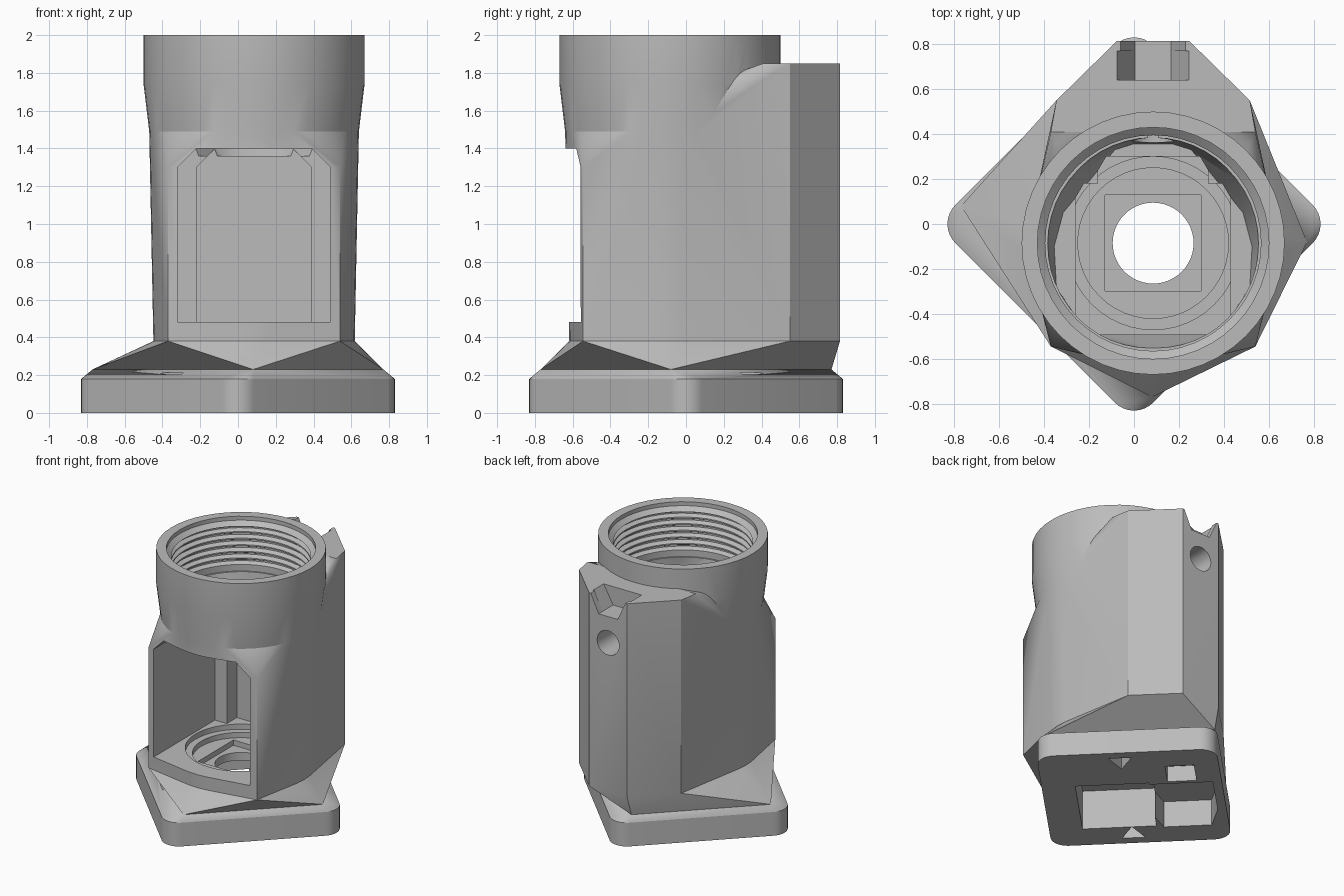
import bpy, bmesh, math

if "Cube" in bpy.data.objects:
    bpy.data.objects.remove(bpy.data.objects["Cube"], do_unlink=True)

CX, CY = 0.085, -0.085      # axis of the round collar
SEG = 48

grey = bpy.data.materials.new("light_grey")
grey.use_nodes = True
grey.diffuse_color = (0.5, 0.5, 0.5, 1)
grey.node_tree.nodes["Principled BSDF"].inputs["Base Color"].default_value = (0.5, 0.5, 0.5, 1)


def finish(bm, name):
    bmesh.ops.recalc_face_normals(bm, faces=bm.faces)
    mesh = bpy.data.meshes.new(name)
    bm.to_mesh(mesh)
    bm.free()
    mesh.materials.append(grey)
    ob = bpy.data.objects.new(name, mesh)
    bpy.context.collection.objects.link(ob)
    return ob


def hull(name, points):
    bm = bmesh.new()
    for p in points:
        bm.verts.new(p)
    result = bmesh.ops.convex_hull(bm, input=bm.verts)
    loose = {v for v in result["geom_interior"] if isinstance(v, bmesh.types.BMVert)}
    bmesh.ops.delete(bm, geom=[v for v in loose if v.is_valid], context="VERTS")
    bmesh.ops.dissolve_limit(bm, angle_limit=0.002, verts=bm.verts, edges=bm.edges)
    return finish(bm, name)


def ring(r, z):
    return [(CX + r * math.cos(t), CY + r * math.sin(t), z)
            for t in (2 * math.pi * i / SEG for i in range(SEG))]


def lathe(name, profile):
    bm = bmesh.new()
    rings = [[bm.verts.new(p) for p in ring(r, z)] for r, z in profile]
    for a, b in zip(rings, rings[1:]):
        for i in range(SEG):
            j = (i + 1) % SEG
            bm.faces.new((a[i], a[j], b[j], b[i]))
    bm.faces.new(rings[0])
    bm.faces.new(rings[-1])
    return finish(bm, name)


def pair(half, y, z):
    return [(CX - half, y, z), (CX + half, y, z)]


def foot_prism(name, outline, top):
    """Upright prism from the underside; outline runs along the sides of the turned foot."""
    return hull(name, [((-u - s) * math.sqrt(0.5), (u - s) * math.sqrt(0.5), z)
                       for u, s in outline for z in (-0.1, top)])


def rect(u0, u1, s0, s1):
    return [(u, s) for u in (u0, u1) for s in (s0, s1)]


def combine(target, other, operation):
    mod = target.modifiers.new(operation.lower(), "BOOLEAN")
    mod.operation = operation
    mod.solver = "EXACT"
    mod.object = other
    bpy.context.view_layer.objects.active = target
    bpy.ops.object.modifier_apply(modifier=mod.name)
    bpy.data.objects.remove(other, do_unlink=True)


# Turned square foot with rounded corners
foot_top = [(0.77, -0.08, 0.23), (0.08, -0.77, 0.23), (-0.77, 0.08, 0.23), (-0.08, 0.77, 0.23)]
foot = []
for k in range(4):
    c = math.pi / 2 * k
    for i in range(9):
        t = c - math.pi / 4 + math.pi / 16 * i
        x = 0.71 * math.cos(c) + 0.12 * math.cos(t)
        y = 0.71 * math.sin(c) + 0.12 * math.sin(t)
        foot += [(x, y, 0), (x, y, 0.18)]
housing = hull("housing", foot + foot_top)

# Flared skirt, main body and round collar
section = (ring(0.533, 0.38) + pair(0.455, -0.545, 0.38)
           + pair(0.43, 0.55, 0.38) + pair(0.16, 0.815, 0.38))
combine(housing, hull("skirt", foot_top + section), "UNION")
shoulders = (ring(0.555, 1.49) + pair(0.455, -0.545, 1.3) + pair(0.455, 0.41, 1.85)
             + pair(0.43, 0.55, 1.85) + pair(0.16, 0.815, 1.85))
combine(housing, hull("body", section + shoulders), "UNION")
combine(housing, lathe("collar", [(0.555, 1.49), (0.585, 1.74), (0.585, 2)]), "UNION")

# Threaded socket in the collar
socket = [(0.48, 1.6)]
for i in range(6):
    z = 1.65 + 0.05 * i
    socket += [(0.48, z), (0.51, z + 0.015), (0.51, z + 0.025), (0.48, z + 0.04)]
socket += [(0.515, 1.97), (0.515, 2.1)]
combine(housing, lathe("socket_cutter", socket), "DIFFERENCE")

# Throat narrowing from the socket to the chamber
throat = ring(0.47, 1.61)
for z in (1.36, 1.45):
    throat += (pair(0.3, -0.48, z) + pair(0.43, -0.28, z) + pair(0.44, -0.1, z)
               + pair(0.4, 0.05, z) + pair(0.17, 0.33, z) + pair(0.09, 0.355, z))
combine(housing, hull("throat_cutter", throat), "DIFFERENCE")

# Chamber with front window and a narrower step at the back
for half, back in ((0.405, 0.18), (0.305, 0.3)):
    chamber = []
    for y in (-1, back):
        chamber += pair(half, y, 0.48) + pair(half, y, 1.3) + pair(half - 0.1, y, 1.4)
    combine(housing, hull("chamber_cutter", chamber), "DIFFERENCE")

# Stepped floor, square seat and through hole
combine(housing, lathe("floor_cutter", [(0.335, 0.4), (0.335, 0.44), (0.385, 0.44), (0.385, 0.6)]), "DIFFERENCE")
seat = [p for y in (CY - 0.213, CY + 0.213) for z in (0.36, 0.5) for p in pair(0.213, y, z)]
combine(housing, hull("seat_cutter", seat), "DIFFERENCE")
combine(housing, lathe("drain_cutter", [(0.18, 0.1), (0.18, 0.5)]), "DIFFERENCE")

# Pockets under the foot
combine(housing, foot_prism("deep_pocket_cutter", rect(-0.39, 0.12, -0.19, 0.4), 0.3), "DIFFERENCE")
side_pocket = [(0.1, -0.17), (0.56, -0.17), (0.56, 0.22), (0.5, 0.42), (0.17, 0.42), (0.1, 0.22)]
combine(housing, foot_prism("side_pocket_cutter", side_pocket, 0.2), "DIFFERENCE")
combine(housing, foot_prism("slot_cutter", rect(0.25, 0.45, -0.41, -0.2), 0.12), "DIFFERENCE")
for side in (-1, 1):
    arrow = [(-0.13, side * 0.55), (0.03, side * 0.55), (-0.05, side * 0.4)]
    combine(housing, foot_prism("arrow_cutter", arrow, 0.215), "DIFFERENCE")

# Rear notch and screw hole
for half, front, back in ((0.16, 0.64, 0.77), (0.145, 0.7, 1)):
    notch = []
    for y in (front, back):
        notch += pair(0.08, y, 1.71) + pair(half, y, 1.85) + pair(half, y, 1.95)
    combine(housing, hull("notch_cutter", notch), "DIFFERENCE")
bore = [(CX + 0.093 * math.cos(t), y, 1.51 + 0.093 * math.sin(t))
        for t in (math.pi * i / 12 for i in range(24)) for y in (0.3, 1)]
combine(housing, hull("bore_cutter", bore), "DIFFERENCE")

bpy.ops.object.select_all(action="DESELECT")
housing.select_set(True)
bpy.context.view_layer.objects.active = housing
bpy.ops.object.shade_smooth_by_angle(angle=math.radians(18))
